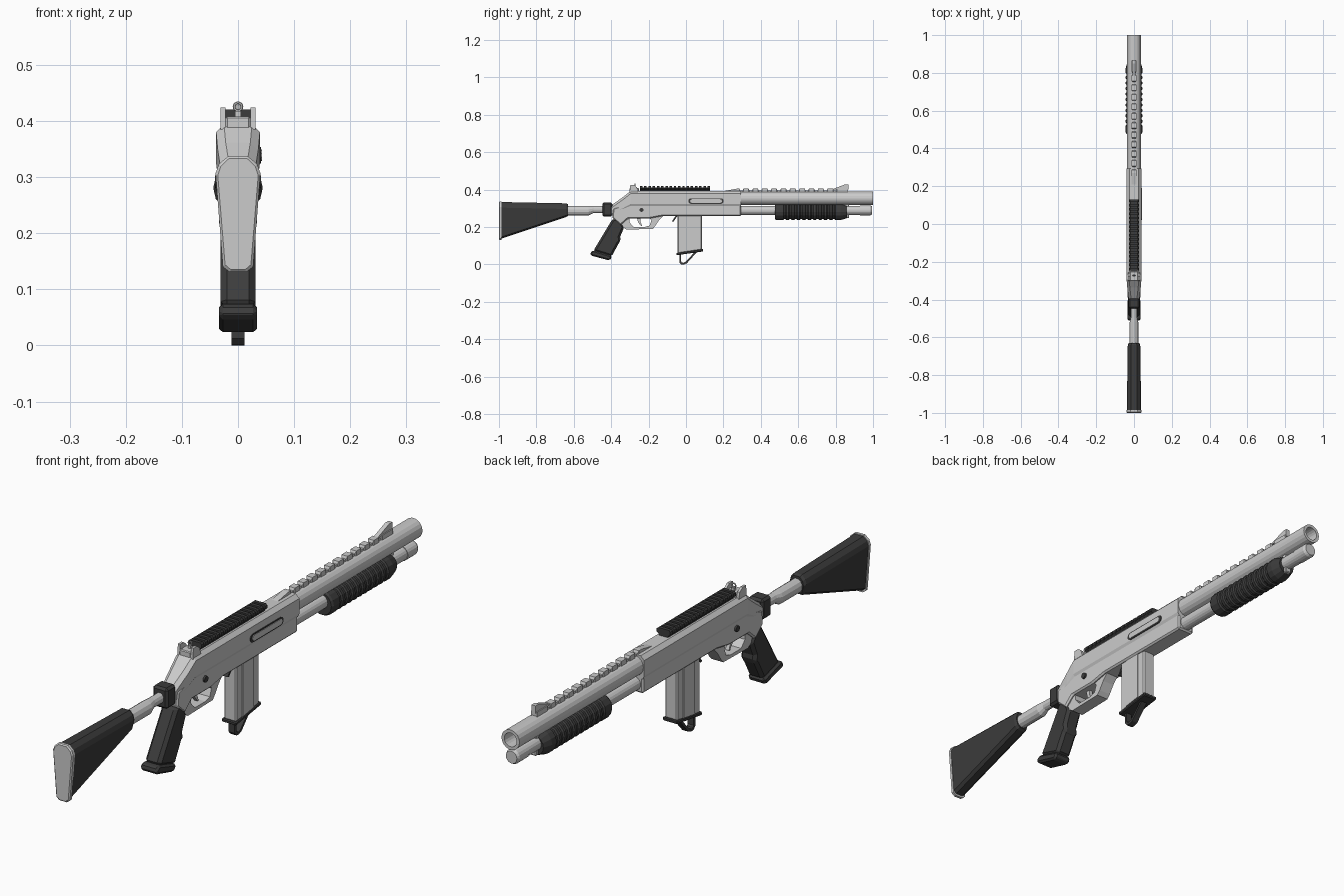
import bpy, bmesh, math

if "Cube" in bpy.data.objects:
    bpy.data.objects.remove(bpy.data.objects["Cube"])

dark = bpy.data.materials.new("dark_polymer")
dark.diffuse_color = (0.045, 0.045, 0.045, 1)
dark.use_nodes = True
dark.node_tree.nodes["Principled BSDF"].inputs["Base Color"].default_value = dark.diffuse_color


def finish(name, bm, mat=None, bevel=0):
    bmesh.ops.recalc_face_normals(bm, faces=bm.faces)
    me = bpy.data.meshes.new(name)
    bm.to_mesh(me)
    bm.free()
    ob = bpy.data.objects.new(name, me)
    bpy.context.collection.objects.link(ob)
    if mat:
        me.materials.append(mat)
    if bevel:
        m = ob.modifiers.new("bevel", 'BEVEL')
        m.width = bevel
        m.segments = 1
        m.limit_method = 'ANGLE'
        m.angle_limit = math.radians(40)
    return ob


def skin(name, rings, mat=None, bevel=0):
    """Join equal-sized rings of 3D points into a capped solid."""
    bm = bmesh.new()
    vs = [[bm.verts.new(p) for p in r] for r in rings]
    n = len(rings[0])
    for a, b in zip(vs, vs[1:]):
        for i in range(n):
            j = (i + 1) % n
            bm.faces.new((a[i], a[j], b[j], b[i]))
    bm.faces.new(vs[0])
    bm.faces.new(vs[-1])
    return finish(name, bm, mat, bevel)


def prism(name, yz, x0, x1, mat=None, bevel=0):
    """Side profile extruded across x."""
    return skin(name, [[(x, y, z) for y, z in yz] for x in (x0, x1)], mat, bevel)


def box(name, x0, x1, y0, y1, z0, z1, mat=None, bevel=0):
    return prism(name, [(y0, z0), (y1, z0), (y1, z1), (y0, z1)], x0, x1, mat, bevel)


def loft(name, sections, mat=None, bevel=0):
    """sections: (y, right half of the cross-section from bottom to top), mirrored in x."""
    rings = [[(x, y, z) for x, z in h] + [(-x, y, z) for x, z in reversed(h)] for y, h in sections]
    return skin(name, rings, mat, bevel)


def lathe(name, yrz, mat=None, n=18, sx=1.0):
    """Round part along y: (y, radius, centre z)."""
    ang = [math.tau * (i + .5) / n for i in range(n)]
    return skin(name, [[(sx * r * math.sin(a), y, z + r * math.cos(a)) for a in ang] for y, r, z in yrz], mat)


def stadium(y0, y1, z0, z1, n=5):
    r, c = (z1 - z0) / 2, (z0 + z1) / 2
    right = [(y1 - r + r * math.cos(t), c + r * math.sin(t))
             for t in [math.pi * (i / n - .5) for i in range(n + 1)]]
    return right + [(y0 + y1 - y, 2 * c - z) for y, z in right]


def disc(y, z, r, n=12):
    return [(y + r * math.cos(math.tau * i / n), z + r * math.sin(math.tau * i / n)) for i in range(n)]


# Receiver: chamfered upper shell sloping down at the rear, narrower lower body
def shell(hw, zb, zt):
    return [(hw - .006, zb), (hw, zb + .012), (hw, zt - .014), (hw - .014, zt)]


loft("receiver_upper", [(.294, shell(.039, .312, .394)), (-.295, shell(.039, .312, .394)),
                        (-.335, shell(.036, .29, .362)), (-.397, shell(.029, .262, .318))])
prism("receiver_lower", [(.294, .258), (-.13, .258), (-.2, .245), (-.31, .245), (-.35, .21), (-.395, .25),
                         (-.39, .30), (-.3, .33), (.294, .33)], -.034, .034, None, .006)

# Trigger guard with its opening
guard = prism("trigger_guard", [(-.12, .262), (-.145, .235), (-.165, .205), (-.178, .19), (-.32, .187),
                                (-.345, .205), (-.36, .26)], -.024, .024)
hole = prism("guard_cutter", [(-.195, .25), (-.185, .235), (-.195, .208), (-.22, .201), (-.28, .201),
                              (-.302, .225), (-.302, .25)], -.1, .1)
hole.hide_render = True
hole.hide_viewport = True
cut = guard.modifiers.new("opening", 'BOOLEAN')
cut.object = hole
cut.solver = 'EXACT'
prism("trigger", [(-.262, .25), (-.242, .25), (-.244, .23), (-.234, .206), (-.24, .205), (-.256, .225)],
      -.007, .007)
prism("receiver_pin", disc(-.238, .292, .011), -.041, .041, dark)
prism("magazine_release", [(-.055, .26), (-.045, .26), (-.068, .228), (-.076, .23)], -.012, .012, dark)

# Ejection port on the right side
prism("ejection_port_rim", stadium(.012, .202, .324, .354), .03, .041, dark)
prism("bolt_cover", stadium(.022, .192, .329, .349), .03, .043)

# Barrel with bore, and the tube below it
lathe("barrel", [(.25, .036, .354), (1, .036, .354), (1, .025, .354), (.88, .025, .354)])
lathe("lower_tube", [(.25, .025, .289), (.93, .025, .289), (.93, .027, .289), (.985, .027, .289),
                     (.995, .022, .289)])
box("tube_bracket", -.012, .012, .85, .872, .248, .33, None, .003)

# Grooved pump grip
rings = [(.476, .040), (.484, .045), (.515, .045)]
for i in range(10):
    y = .52 + i * .029
    rings += [(y, .045), (y + .005, .040), (y + .013, .040), (y + .018, .045)]
rings += [(.825, .045), (.848, .038), (.860, .034)]
lathe("pump_grip", [(y, r, .281) for y, r in rings], dark, 14, .98)

# Ventilated sighting rib and front sight
def block(hw, z0, z1):
    return [(hw, z0), (hw, z1)]


secs = [(.21, block(.012, .38, .394)), (.27, block(.012, .38, .405))]
for i in range(11):
    y = .285 + i * .05
    secs += [(y, block(.012, .38, .405)), (y + .004, block(.009, .38, .396)),
             (y + .018, block(.009, .38, .396)), (y + .022, block(.012, .38, .405))]
secs.append((.865, block(.012, .38, .405)))
loft("barrel_rib", secs)
prism("front_sight", [(.775, .40), (.868, .40), (.868, .428), (.85, .428)], -.008, .008)

# Toothed top rail
def tooth(hw, z1):
    return [(.018, .388), (.018, .398), (hw, .405), (hw, z1 - .005), (hw - .006, z1)]


secs = []
for i in range(17):
    y = -.246 + i * .0226
    secs += [(y, tooth(.025, .411)), (y, tooth(.027, .421)),
             (y + .013, tooth(.027, .421)), (y + .013, tooth(.025, .411))]
loft("top_rail", secs, dark)

# Rear sight: base, two wings and an aperture ring
box("rear_sight_base", -.022, .022, -.302, -.25, .385, .408, None, .003)
for s, side in ((-1, "left"), (1, "right")):
    loft_pts = [(-.302, .385), (-.255, .385), (-.262, .412), (-.278, .424), (-.298, .424)]
    prism(side + "_sight_wing", loft_pts, s * .022, s * .031)
bpy.ops.mesh.primitive_torus_add(major_segments=14, minor_segments=6, major_radius=.007, minor_radius=.0025,
                                 location=(0, -.273, .4255), rotation=(math.pi / 2, 0, 0))
bpy.context.object.name = "rear_sight_aperture"
box("aperture_post", -.005, .005, -.279, -.267, .40, .418)

# Box magazine with side ribs, base plate and pull loop
prism("magazine", [(-.046, .27), (-.046, .058), (.086, .078), (.086, .27)], -.025, .025, None, .005)
prism("magazine_side_panel", [(-.012, .26), (-.012, .068), (.052, .078), (.052, .26)], -.028, .028)
prism("magazine_base", [(-.052, .062), (-.052, .049), (.092, .070), (.092, .083)], -.029, .029, dark, .003)
prism("magazine_loop", [(-.036, .056), (-.036, .012), (-.026, .001), (-.012, 0), (.004, .006), (.058, .066),
                        (.046, .066), (-.002, .014), (-.014, .009), (-.022, .011), (-.027, .017), (-.027, .056)],
      -.012, .012, dark)

# Pistol grip
prism("pistol_grip", [(-.392, .245), (-.36, .25), (-.33, .20), (-.352, .148), (-.349, .122), (-.36, .113),
                      (-.398, .042), (-.496, .072)], -.031, .031, dark, .011)
prism("grip_cap", [(-.513, .064), (-.508, .048), (-.412, .022), (-.402, .03), (-.396, .046), (-.494, .076)],
      -.034, .034, dark, .007)

# Stock mount, tube, body and butt pad
box("stock_mount", -.030, .030, -.447, -.394, .257, .332, dark, .008)
lathe("stock_tube", [(-.43, .019, .294), (-.495, .019, .294), (-.52, .026, .288), (-.64, .026, .288)],
      None, 12, .9)


def butt(wt, wb, zt, zb, ch=.03):
    return [(wb * .55, zb), (wb, zb + ch * .3), (wt, zt - ch), (wt * .85, zt - ch * .45), (wt * .45, zt)]


loft("stock_body", [(-.63, butt(.028, .022, .322, .26)), (-.64, butt(.033, .026, .327, .254)),
                    (-.99, butt(.038, .025, .334, .137))], dark)
loft("butt_pad", [(-.986, butt(.040, .027, .337, .131)), (-.996, butt(.040, .027, .337, .131)),
                  (-1, butt(.036, .023, .333, .135))])
